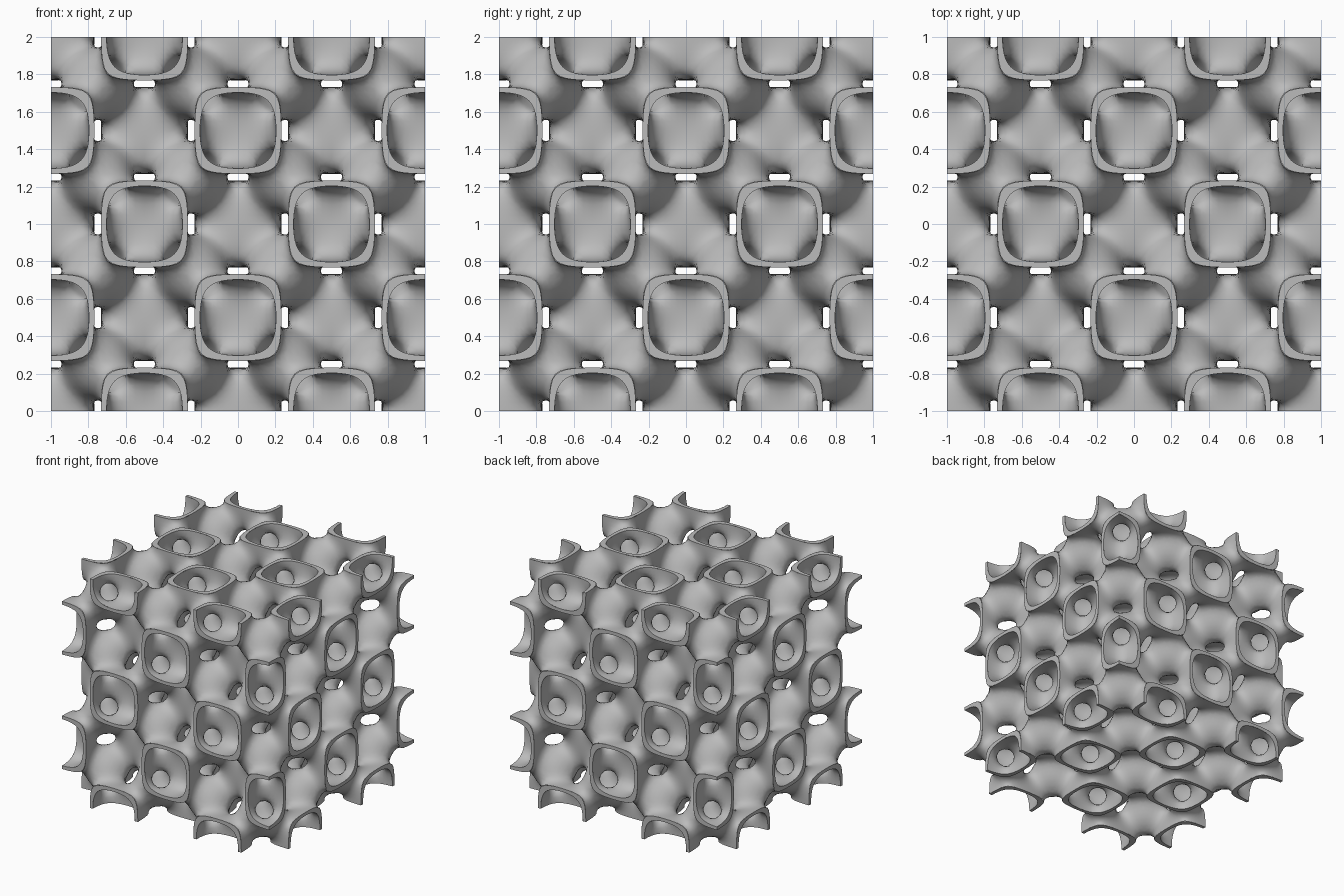
import bpy, bmesh, math
from itertools import product
from mathutils import Vector

TAU = 2 * math.pi
N = 16                # grid steps per half period
H = 0.5 / N
LEVEL = 0.5           # the wall is where the field lies between -LEVEL and LEVEL

cube = bpy.data.objects.get("Cube")
if cube:
    bpy.data.objects.remove(cube, do_unlink=True)

grey = bpy.data.materials.new("plain_grey")
grey.use_nodes = True
grey.diffuse_color = (0.5, 0.5, 0.5, 1)
bsdf = next(n for n in grey.node_tree.nodes if n.type == 'BSDF_PRINCIPLED')
bsdf.inputs["Base Color"].default_value = grey.diffuse_color


def field(p):
    """Periodic field with face-centred cells, period one unit."""
    a, b, c = (math.cos(TAU * t) for t in p)
    d, e, f = (2 * t * t - 1 for t in (a, b, c))
    return 4 * a * b * c - (d * e + e * f + f * d)


def gradient(p, step=1e-4):
    g = Vector()
    for k in range(3):
        s = Vector()
        s[k] = step
        g[k] = (field(p + s) - field(p - s)) / (2 * step)
    return g


def make_object(name, bm, smooth):
    mesh = bpy.data.meshes.new(name)
    bm.to_mesh(mesh)
    bm.free()
    mesh.materials.append(grey)
    for poly in mesh.polygons:
        poly.use_smooth = smooth
    ob = bpy.data.objects.new(name, mesh)
    bpy.context.scene.collection.objects.link(ob)
    return ob


def offset(p, axis, amount=1):
    q = list(p)
    q[axis] += amount
    return tuple(q)


def wall_side(name, sign):
    """One skin of the wall: an eighth of a cell, mirrored and repeated."""
    value = {p: sign * field(Vector(p) * H) - LEVEL
             for p in product(range(-1, N + 2), repeat=3)}
    bm = bmesh.new()
    verts = {}
    corners = list(product((0, 1), repeat=3))

    # One vertex in each grid cell that the skin crosses
    for cell in product(range(-1, N + 1), repeat=3):
        hits = []
        for c in corners:
            p = tuple(i + j for i, j in zip(cell, c))
            for k in range(3):
                if c[k]:
                    continue
                q = offset(p, k)
                u, v = value[p], value[q]
                if (u < 0) != (v < 0):
                    hits.append(Vector(p).lerp(Vector(q), u / (u - v)) * H)
        if hits:
            co = sum(hits, Vector()) / len(hits)
            for _ in range(3):
                g = gradient(co)
                move = g * ((sign * LEVEL - field(co)) / max(g.length_squared, 1))
                if move.length > H / 2:
                    move *= H / 2 / move.length
                co += move
            verts[cell] = bm.verts.new(co)

    # One quad around each grid edge that the skin crosses
    for d in range(3):
        e, f = (d + 1) % 3, (d + 2) % 3
        for p in product(range(-1, N + 1), repeat=3):
            inside = value[p] < 0
            if p[e] < 0 or p[f] < 0 or inside == (value[offset(p, d)] < 0):
                continue
            low = offset(p, e, -1)
            ring = [offset(low, f, -1), offset(p, f, -1), p, low]
            if not inside:
                ring.reverse()
            bm.faces.new([verts[c] for c in ring])

    # Trim to the block, then move its inner corner to the origin
    for k in range(3):
        for plane, way in ((0, -1), (0.5, 1)):
            co, no = Vector(), Vector()
            co[k], no[k] = plane, way
            bmesh.ops.bisect_plane(bm, geom=bm.verts[:] + bm.edges[:] + bm.faces[:],
                                   dist=1e-6, plane_co=co, plane_no=no, clear_outer=True)
    bmesh.ops.translate(bm, verts=bm.verts[:], vec=(-0.5, -0.5, -0.5))

    ob = make_object(name, bm, True)
    ob.location = (-0.5, -0.5, 0.5)
    mirror = ob.modifiers.new("mirror", 'MIRROR')
    mirror.use_axis = (True, True, True)
    mirror.merge_threshold = 1e-4
    for k in range(3):
        array = ob.modifiers.new("repeat", 'ARRAY')
        array.count = 2
        array.use_relative_offset = False
        array.use_constant_offset = True
        step = Vector()
        step[k] = 1
        array.constant_offset_displace = step
        array.use_merge_vertices = True
        array.merge_threshold = 1e-4


wall_side("wall_outer_skin", 1)
wall_side("wall_inner_skin", -1)


def rim_point(angle, level):
    """Point on a rounded-square rim around its own centre."""
    target = (math.sqrt(2 - level) - 1) / 2
    c, s = math.cos(angle), math.sin(angle)
    lo, hi = 0, 0.25 / max(c, s)
    for _ in range(40):
        r = (lo + hi) / 2
        if math.cos(TAU * r * c) * math.cos(TAU * r * s) > target:
            lo = r
        else:
            hi = r
    return lo * c, lo * s


# Flat rims where the six sides of the block cut through the wall
SEG = 14
angles = [math.pi / 2 * i / SEG for i in range(SEG + 1)]
strip = [(rim_point(a, -LEVEL), rim_point(a, LEVEL)) for a in angles]
bm = bmesh.new()
for axis, side in product(range(3), (-1, 1)):
    e, f = (axis + 1) % 3, (axis + 2) % 3
    for i, j in product(range(-2, 3), repeat=2):
        if (i + j) % 2 == 0:
            continue
        for su, sv in product((-1, 1), repeat=2):
            if i * su == 2 or j * sv == 2:
                continue
            rows = []
            for pair in strip:
                row = []
                for u, v in pair:
                    co = Vector()
                    co[axis], co[e], co[f] = side, i / 2 + su * u, j / 2 + sv * v
                    row.append(bm.verts.new(co + Vector((0, 0, 1))))
                rows.append(row)
            for a, b in zip(rows, rows[1:]):
                face = bm.faces.new((a[0], a[1], b[1], b[0]))
                face.normal_update()
                if face.normal[axis] * side < 0:
                    face.normal_flip()
bmesh.ops.remove_doubles(bm, verts=bm.verts[:], dist=1e-5)
make_object("cut_rims", bm, False)
